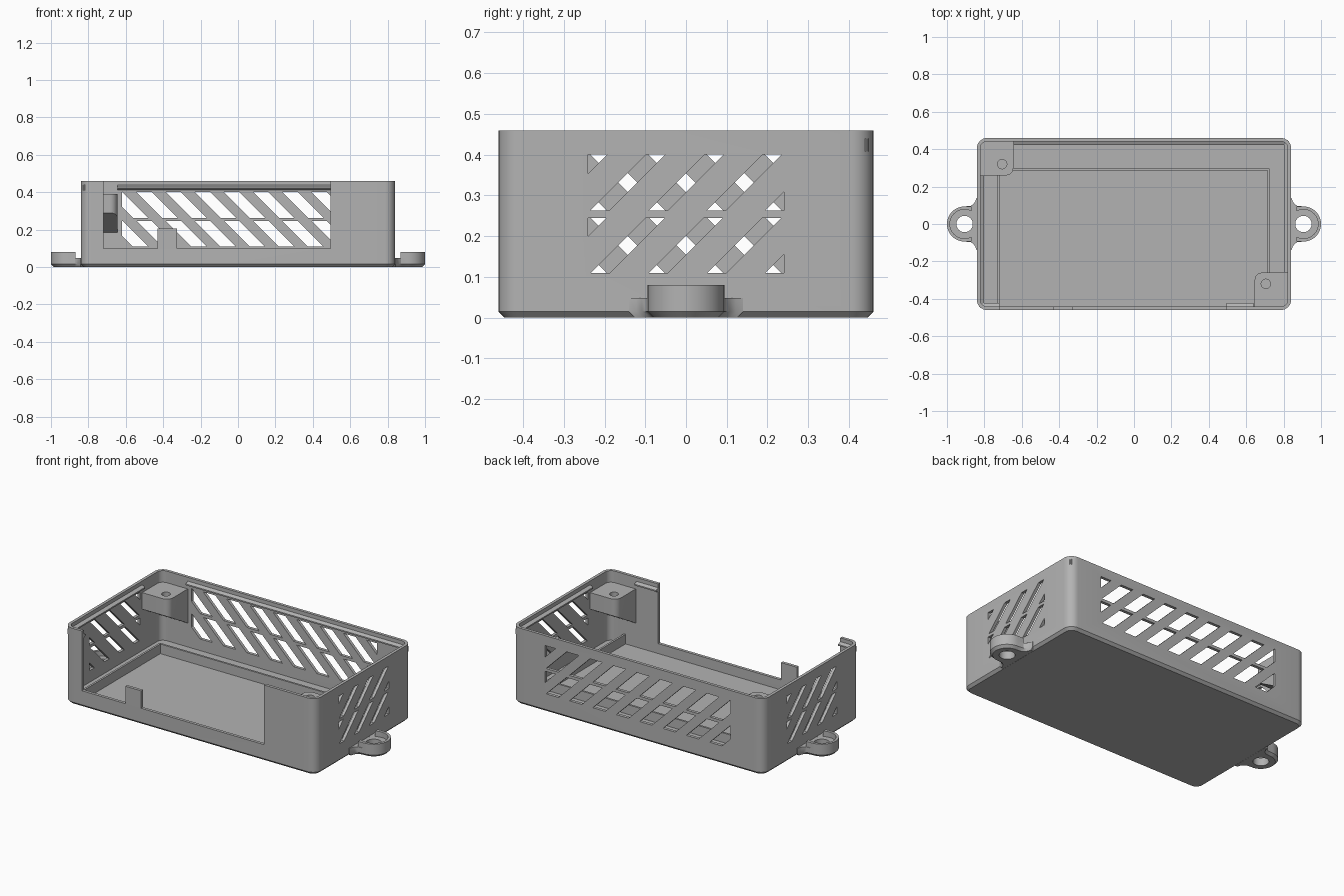
import bpy, bmesh, math
from mathutils import Vector, Matrix

old = bpy.data.objects.get("Cube")
if old:
    bpy.data.objects.remove(old, do_unlink=True)

grey = bpy.data.materials.new("plain_grey")
grey.use_nodes = True
GREY = (0.45, 0.45, 0.45, 1)
grey.diffuse_color = GREY
grey.node_tree.nodes["Principled BSDF"].inputs["Base Color"].default_value = GREY

HX, HY, H = 0.84, 0.46, 0.46       # case half sizes and height
WALL, FLOOR, LIP, CH = 0.018, 0.04, 0.1, 0.015
parts = []


def finish(name, bm, keep=True):
    bmesh.ops.recalc_face_normals(bm, faces=bm.faces)
    mesh = bpy.data.meshes.new(name)
    bm.to_mesh(mesh)
    bm.free()
    mesh.materials.append(grey)
    ob = bpy.data.objects.new(name, mesh)
    bpy.context.collection.objects.link(ob)
    if keep:
        parts.append(ob)
    else:
        ob.hide_render = True
    return ob


def loft(name, rings, keep=True):
    """Skin closed rings of points and cap both ends."""
    bm = bmesh.new()
    loops = [[bm.verts.new(p) for p in ring] for ring in rings]
    n = len(loops[0])
    for a, b in zip(loops, loops[1:]):
        for i in range(n):
            j = (i + 1) % n
            bm.faces.new((a[i], a[j], b[j], b[i]))
    bm.faces.new(loops[0][::-1])
    bm.faces.new(loops[-1])
    return finish(name, bm, keep)


def prism(name, points, offset, keep=True):
    return loft(name, [points, [Vector(p) + Vector(offset) for p in points]], keep)


def box(name, lo, hi, keep=True):
    ring = [(lo[0], lo[1], lo[2]), (hi[0], lo[1], lo[2]), (hi[0], hi[1], lo[2]), (lo[0], hi[1], lo[2])]
    return prism(name, ring, (0, 0, hi[2] - lo[2]), keep)


def arc(cx, cy, r, start, end, steps, z=0):
    angles = [math.radians(start + (end - start) * i / steps) for i in range(steps + 1)]
    return [Vector((cx + r * math.cos(a), cy + r * math.sin(a), z)) for a in angles]


def rounded_rect(inset, r, z):
    x, y = HX - inset - r, HY - inset - r
    out = []
    for k, (sx, sy) in enumerate(((1, 1), (-1, 1), (-1, -1), (1, -1))):
        out += arc(sx * x, sy * y, r, k * 90, k * 90 + 90, 8, z)
    return out


def cylinder(name, x, y, r, z0, z1):
    return prism(name, arc(x, y, r, 0, 348.75, 31, z0), (0, 0, z1 - z0), False)


def apply_boolean(ob, cutter, operation="DIFFERENCE"):
    mod = ob.modifiers.new("cut", "BOOLEAN")
    mod.operation, mod.solver, mod.object = operation, "EXACT", cutter
    deps = bpy.context.evaluated_depsgraph_get()
    result = bpy.data.meshes.new_from_object(ob.evaluated_get(deps))
    ob.modifiers.clear()
    ob.data = result
    bpy.data.objects.remove(cutter, do_unlink=True)


def slot_cutter(name, reach, pitch, width, shift, matrix):
    """Two rows of slanted slots, clipped to a rectangle, made in local x-z."""
    bm = bmesh.new()
    for z0, z1 in ((0.11, 0.245), (0.263, 0.4)):
        half = (z1 - z0) / 2
        for k in range(-6, 7):
            c = shift + k * pitch
            if abs(c) - half - width / 2 > reach:
                continue
            quad = ((c - half - width / 2, z0), (c - half + width / 2, z0),
                    (c + half + width / 2, z1), (c + half - width / 2, z1))
            bm.faces.new([bm.verts.new((x, -0.06, z)) for x, z in quad])
    for s in (-1, 1):
        bmesh.ops.bisect_plane(bm, geom=bm.verts[:] + bm.edges[:] + bm.faces[:], dist=1e-5,
                               plane_co=(s * reach, 0, 0), plane_no=(s, 0, 0), clear_outer=True)
    new = bmesh.ops.extrude_face_region(bm, geom=bm.faces[:])["geom"]
    bmesh.ops.translate(bm, vec=(0, 0.12, 0), verts=[g for g in new if isinstance(g, bmesh.types.BMVert)])
    bmesh.ops.transform(bm, matrix=matrix, verts=bm.verts)
    return finish(name, bm, False)


# Open tray with chamfered base
case = loft("case", [rounded_rect(CH, 0.04, 0), rounded_rect(0, 0.055, CH), rounded_rect(0, 0.055, H),
                     rounded_rect(WALL, 0.037, H), rounded_rect(WALL, 0.037, FLOOR)])

# Wide front opening with one upright tab left standing
L, R, T0, T1, TZ = -0.72, 0.495, -0.43, -0.325, 0.205
outline = [(L, LIP), (T0, LIP), (T0, TZ), (T1, TZ), (T1, LIP), (R, LIP), (R, 0.6), (L, 0.6)]
apply_boolean(case, prism("opening_cutter", [(x, -0.6, z) for x, z in outline], (0, 0.2, 0), False))

# Slanted vents in the back and both ends
turn = lambda deg, dist: Matrix.Rotation(math.radians(deg), 4, "Z") @ Matrix.Translation((0, -dist, 0))
apply_boolean(case, slot_cutter("back_slots", 0.62, 0.156, 0.082, -0.035, turn(180, HY)))
for name, deg in (("left_slots", 90), ("right_slots", -90)):
    apply_boolean(case, slot_cutter(name, 0.24, 0.143, 0.047, 0, turn(deg, HX)))

# Low fence on the floor
for name, lo, hi in (("fence_back", (-0.73, 0.285), (0.725, 0.297)),
                     ("fence_right", (-0.73, -0.445), (-0.718, 0.285)),
                     ("fence_left", (0.713, -0.445), (0.725, 0.285))):
    box(name, (*lo, FLOOR - 0.01), (*hi, LIP - 0.002))

# Snap ridges inside the rim
IX, IY = HX - WALL, HY - WALL


def ridge(name, start, end, inward):
    inward = Vector((*inward, 0))
    section = [(-0.006, 0.408), (0.02, 0.42), (0.02, 0.428), (-0.006, 0.44)]
    a, b = Vector((*start, 0)), Vector((*end, 0))
    prism(name, [a + inward * d + Vector((0, 0, z)) for d, z in section], b - a)


ridge("ridge_back", (-0.645, IY), (IX, IY), (0, -1))
ridge("ridge_left", (IX, -0.26), (IX, IY), (-1, 0))
ridge("ridge_right", (-IX, -IY), (-IX, 0.26), (1, 0))
ridge("ridge_front_left", (R, -IY), (0.64, -IY), (0, 1))
ridge("ridge_front_right", (-IX, -IY), (L, -IY), (0, 1))

# Screw posts in two opposite corners, with sloped undersides
for name, s in (("screw_post_front_left", 1), ("screw_post_back_right", -1)):
    x0, x1, y0, y1 = 0.645, IX + 0.006, -IY - 0.006, -0.26
    plan = [Vector((x0, y0, 0)), Vector((x1 - 0.03, y0, 0)), Vector((x1, y0 + 0.03, 0)), Vector((x1, y1, 0))]
    plan += arc(x0 + 0.04, y1 - 0.04, 0.04, 90, 180, 6)
    low = [Vector((s * p.x, s * p.y, 0.18 + 0.11 * (p.y - y0) / (y1 - y0))) for p in plan]
    top = [Vector((s * p.x, s * p.y, 0.39)) for p in plan]
    post = loft(name, [low, top])
    apply_boolean(post, cylinder("screw_hole", s * 0.705, s * -0.32, 0.025, 0.3, 0.5))

# Mounting ears with raised rims and screw holes
EX, ER = 0.906, 0.094
for name, s in (("ear_left", 1), ("ear_right", -1)):
    def flare(inset, z):
        # Foot outline: rounded nose that sweeps out to meet the wall
        r = ER - inset
        pts = [Vector((0.826, 0.14 - inset, z)), Vector((0.842, 0.14 - inset, z))]
        sweep = [(0.848, 0.122), (0.857, 0.108), (0.872, 0.097)]
        pts += [Vector((x, y - inset, z)) for x, y in sweep]
        pts += arc(EX, 0, r, 90, -90, 24, z)
        pts += [Vector((p.x, -p.y, z)) for p in pts[4::-1]]
        return [Vector((s * p.x, p.y, p.z)) for p in pts]

    ear = loft(name, [flare(CH, 0), flare(0, CH), flare(0, 0.048)])
    rim = [Vector((0.868, ER, 0.02))] + arc(EX, 0, ER, 90, -90, 24, 0.02) + [Vector((0.868, -ER, 0.02))]
    rim = [Vector((s * p.x, p.y, p.z)) for p in rim]
    apply_boolean(ear, prism("rim_block", rim, (0, 0, 0.06), False), "UNION")
    apply_boolean(ear, cylinder("recess", s * EX, 0, 0.078, 0.047, 0.2))
    apply_boolean(ear, cylinder("ear_hole", s * EX, 0, 0.044, -0.1, 0.2))

# Smooth the rounded corners, keep the hard edges
bpy.ops.object.select_all(action="DESELECT")
for ob in parts:
    ob.select_set(True)
bpy.context.view_layer.objects.active = case
bpy.ops.object.shade_smooth_by_angle(angle=math.radians(30))
